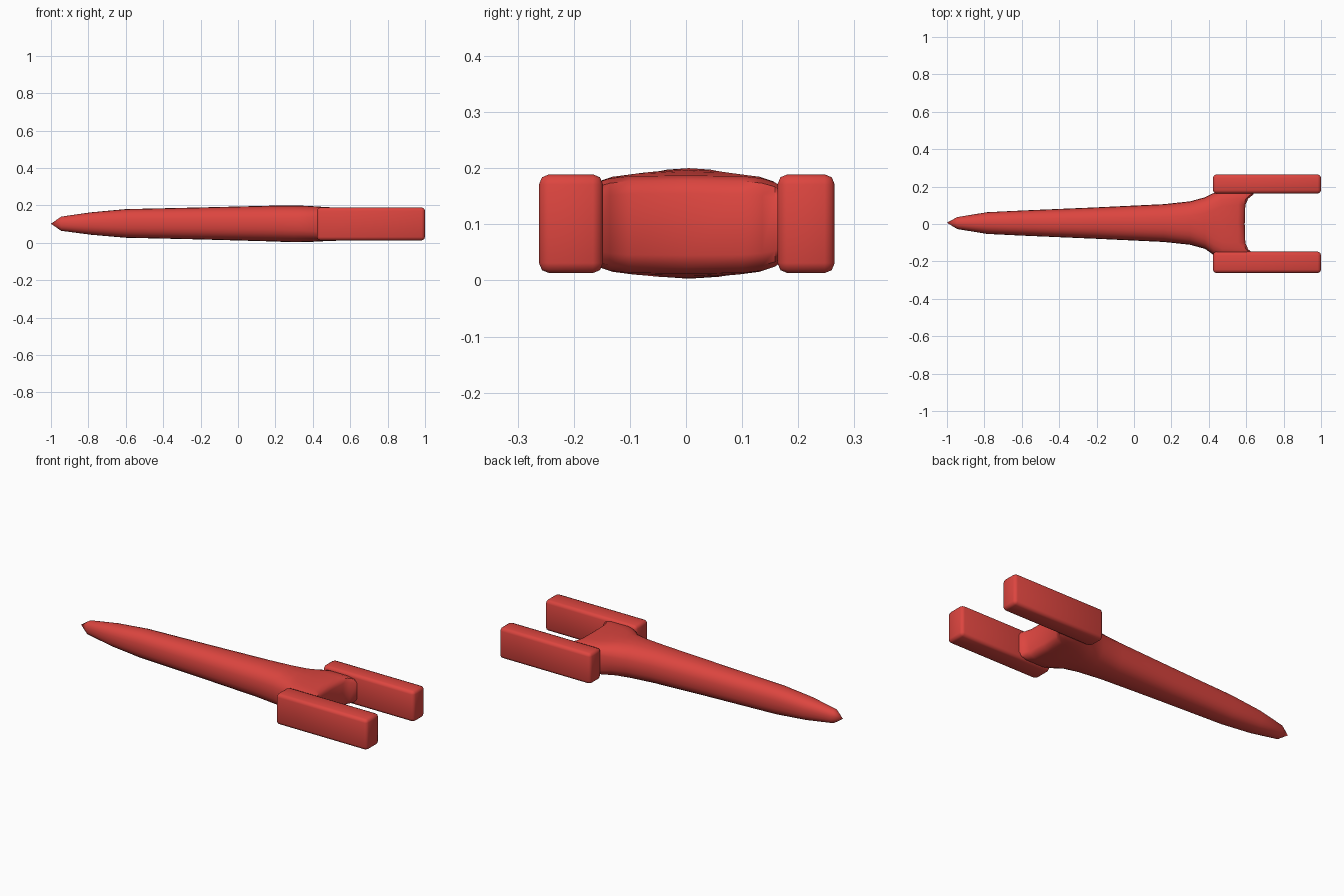
import bpy, bmesh, math

if "Cube" in bpy.data.objects:
    bpy.data.objects.remove(bpy.data.objects["Cube"])

red = bpy.data.materials.new("red")
red.diffuse_color = (0.72, 0.06, 0.05, 1)
red.use_nodes = True
red.node_tree.nodes["Principled BSDF"].inputs["Base Color"].default_value = red.diffuse_color


def finish(bm, name, angle):
    bmesh.ops.recalc_face_normals(bm, faces=bm.faces)
    me = bpy.data.meshes.new(name)
    bm.to_mesh(me)
    bm.free()
    ob = bpy.data.objects.new(name, me)
    bpy.context.collection.objects.link(ob)
    me.materials.append(red)
    bpy.ops.object.select_all(action='DESELECT')
    ob.select_set(True)
    bpy.context.view_layer.objects.active = ob
    bpy.ops.object.shade_smooth_by_angle(angle=math.radians(angle))
    return ob


# Tapered shaft and bridge: x, half width, bottom z, top z, squareness, rear flare
N = 24
CENTRE_Y = 0.005
sections = [
    (-0.945, 0.032, 0.064, 0.140, 2.2, 0),
    (-0.785, 0.058, 0.043, 0.163, 2.3, 0),
    (-0.60, 0.067, 0.027, 0.180, 2.4, 0),
    (-0.20, 0.084, 0.018, 0.189, 2.4, 0),
    (0.16, 0.101, 0.008, 0.198, 2.4, 0),
    (0.30, 0.116, 0.003, 0.200, 2.5, 0),
    (0.38, 0.138, 0.004, 0.197, 2.8, 0),
    (0.425, 0.165, 0.007, 0.194, 3.4, 0),
    (0.47, 0.185, 0.009, 0.191, 4.0, 0),
    (0.555, 0.185, 0.012, 0.187, 4.5, 0.03),
    (0.582, 0.185, 0.022, 0.178, 4.5, 0.045),
    (0.592, 0.185, 0.045, 0.155, 4.5, 0.05),
]


def spow(v, p):
    return math.copysign(abs(v) ** p, v)


bm = bmesh.new()
rings = []
for x, w, lo, hi, e, flare in sections:
    ring = []
    for i in range(N):
        a = 2 * math.pi * i / N
        u = spow(math.cos(a), 2 / e)
        v = spow(math.sin(a), 2 / e)
        dx = flare * min(1, abs(u * w) / 0.16) ** 6
        ring.append(bm.verts.new((x + dx, CENTRE_Y * (1 if x < 0.4 else 0) + u * w,
                                  (lo + hi) / 2 + v * (hi - lo) / 2)))
    rings.append(ring)
for r, s in zip(rings, rings[1:]):
    for i in range(N):
        j = (i + 1) % N
        bm.faces.new((r[i], r[j], s[j], s[i]))
# Pointed nose
tip = bm.verts.new((-1, 0.007, 0.102))
for i in range(N):
    bm.faces.new((rings[0][(i + 1) % N], rings[0][i], tip))
# Rear wall between the prongs, in vertical strips
r = rings[-1]
bm.faces.new((r[0], r[1], r[N - 1]))
for i in range(1, N // 2 - 1):
    bm.faces.new((r[i], r[i + 1], r[N - i - 1], r[N - i]))
bm.faces.new((r[N // 2 - 1], r[N // 2], r[N // 2 + 1]))
finish(bm, "tapered_shaft", 50)

# Two bevelled fork prongs
for name, y0, y1 in (("back_prong", 0.163, 0.265), ("front_prong", -0.262, -0.148)):
    bm = bmesh.new()
    bmesh.ops.create_cube(bm, size=1)
    for v in bm.verts:
        v.co = (0.711 + v.co.x * 0.578, (y0 + y1) / 2 + v.co.y * (y1 - y0),
                0.101 + v.co.z * 0.176)
    bmesh.ops.bevel(bm, geom=bm.edges[:], offset=0.018, segments=2,
                    profile=0.5, affect='EDGES')
    finish(bm, name, 50)
